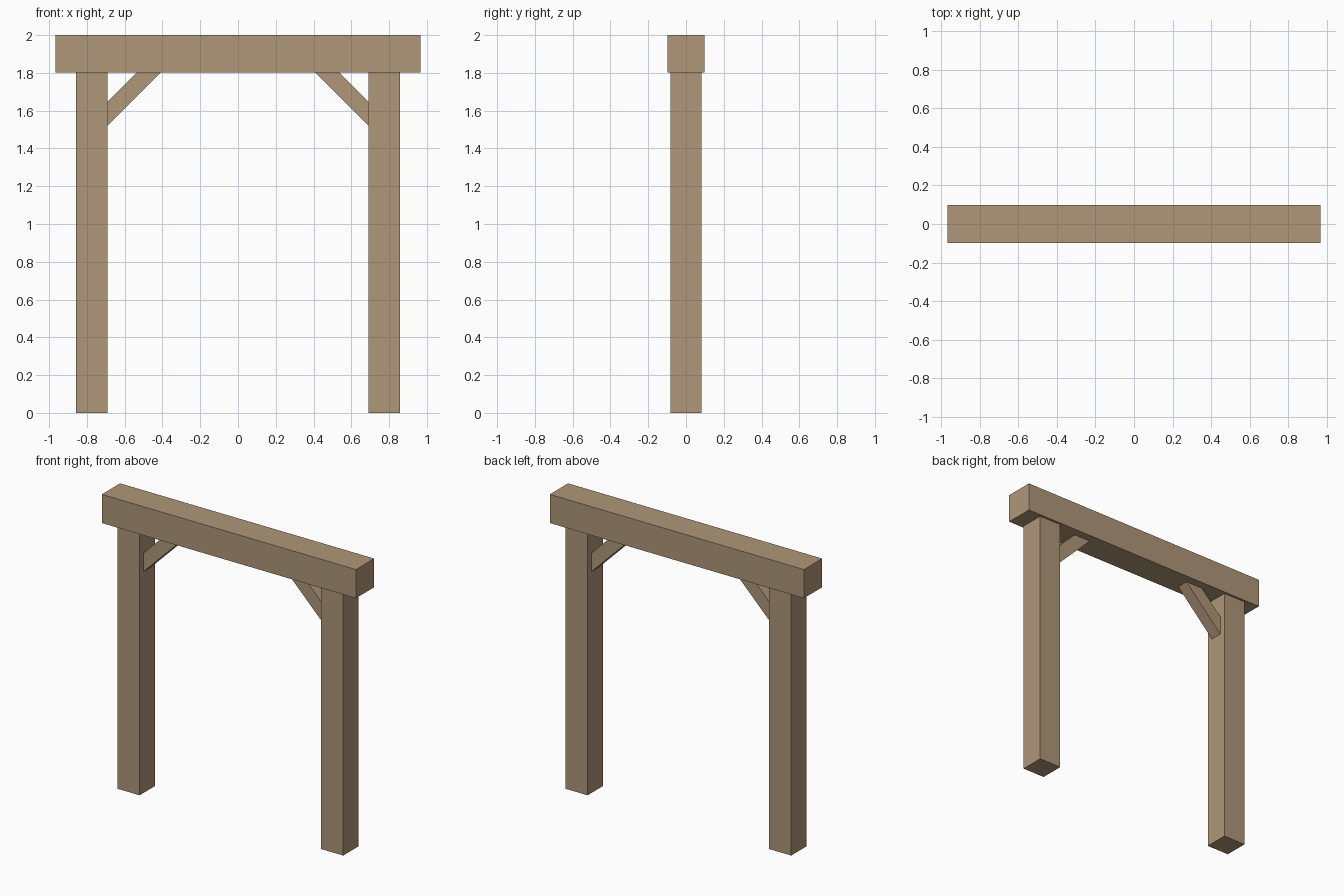
import bpy

if "Cube" in bpy.data.objects:
    bpy.data.objects.remove(bpy.data.objects["Cube"])

wood = bpy.data.materials.new("wood")
wood.diffuse_color = (0.43, 0.31, 0.19, 1.0)
wood.use_nodes = True
wood.node_tree.nodes["Principled BSDF"].inputs["Base Color"].default_value = wood.diffuse_color


def extrude_profile(name, points, half_depth):
    """Extrude an x-z outline symmetrically along y."""
    n = len(points)
    verts = [(x, y, z) for y in (-half_depth, half_depth) for x, z in points]
    faces = [tuple(range(n)), tuple(range(2 * n - 1, n - 1, -1))]
    faces += [(i, i + n, (i + 1) % n + n, (i + 1) % n) for i in range(n)]
    mesh = bpy.data.meshes.new(name)
    mesh.from_pydata(verts, [], faces)
    mesh.materials.append(wood)
    obj = bpy.data.objects.new(name, mesh)
    bpy.context.collection.objects.link(obj)
    return obj


def rect(x0, x1, z0, z1):
    return [(x0, z0), (x1, z0), (x1, z1), (x0, z1)]


# Top beam
extrude_profile("top_beam", rect(-0.966, 0.966, 1.803, 2.0), 0.099)

# Posts and 45-degree mitred braces, one per side
brace = [(0.69, 1.52), (0.69, 1.648), (0.535, 1.803), (0.407, 1.803)]
for side, s in (("left", -1), ("right", 1)):
    post = rect(0.69, 0.858, 0.0, 1.803)
    for part, outline, depth in (("post", post, 0.083), ("brace", brace, 0.042)):
        pts = [(s * x, z) for x, z in outline]
        # keep counter-clockwise order so normals face outward
        area = sum(a[0] * b[1] - b[0] * a[1] for a, b in zip(pts, pts[1:] + pts[:1]))
        if area < 0:
            pts.reverse()
        extrude_profile(f"{side}_{part}", pts, depth)
